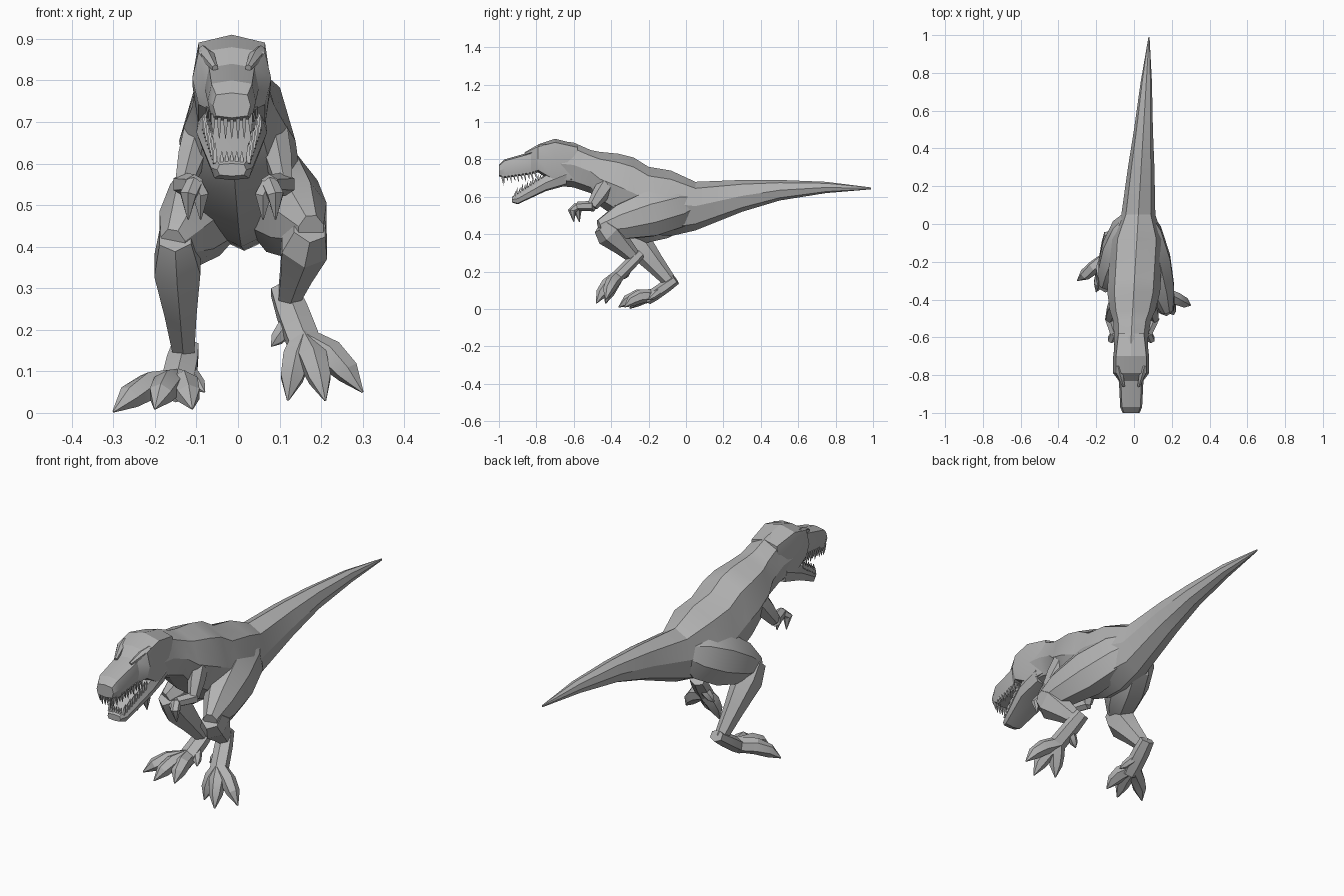
import bpy, bmesh, math
from mathutils import Vector

if "Cube" in bpy.data.objects:
    bpy.data.objects.remove(bpy.data.objects["Cube"])

grey = bpy.data.materials.new("matte grey")
grey.use_nodes = True
grey.diffuse_color = (.45, .45, .45, 1)
grey.node_tree.nodes["Principled BSDF"].inputs["Base Color"].default_value = grey.diffuse_color


def finish(name, bm):
    bmesh.ops.recalc_face_normals(bm, faces=bm.faces)
    mesh = bpy.data.meshes.new(name)
    bm.to_mesh(mesh)
    bm.free()
    mesh.materials.append(grey)
    part = bpy.data.objects.new(name, mesh)
    bpy.context.collection.objects.link(part)
    bpy.ops.object.select_all(action="DESELECT")
    part.select_set(True)
    bpy.context.view_layer.objects.active = part
    bpy.ops.object.shade_smooth_by_angle(angle=math.radians(25))


def skin(bm, rings):
    # bridge successive rings of points and cap both ends
    rows = [[bm.verts.new(point) for point in ring] for ring in rings]
    for near, far in zip(rows, rows[1:]):
        for i in range(len(near)):
            bm.faces.new((near[i - 1], near[i], far[i], far[i - 1]))
    bm.faces.new(rows[0])
    bm.faces.new(rows[-1])


def spine(y):
    # the spine swings to one side toward the tail
    return max(-.015, .02 + .06 * y)


def soften(value, power):
    return math.copysign(abs(value) ** power, value)


def hull(name, power, stations):
    # stations along y: (y, half width, top, bottom); low power is boxier
    angles = [math.tau * k / 8 for k in range(8)]
    bm = bmesh.new()
    skin(bm, [[(spine(y) + width * soften(math.sin(a), power), y,
                (top + bottom + (top - bottom) * soften(math.cos(a), power)) / 2)
               for a in angles] for y, width, top, bottom in stations])
    finish(name, bm)


def tube(bm, joints, radii, flat=1, sides=6):
    # tapering tube through the joints; flat scales its sideways radius
    rings = []
    for i, (centre, radius) in enumerate(zip(joints, radii)):
        along = joints[min(i + 1, len(joints) - 1)] - joints[max(i - 1, 0)]
        along.normalize()
        across = (Vector((1, 0, 0)) - along * along.x).normalized()
        deep = along.cross(across)
        angles = [math.tau * (k + .5) / sides for k in range(sides)]
        rings.append([centre + radius * (across * flat * math.cos(a) + deep * math.sin(a))
                      for a in angles])
    skin(bm, rings)


def between(start, end, steps):
    return [start.lerp(end, step) for step in steps]


# Trunk, neck and tail
hull("body_and_tail", .9, [
    (-.7, .09, .9, .66), (-.6, .09, .89, .65), (-.51, .1, .85, .62),
    (-.46, .12, .84, .55), (-.36, .14, .83, .48), (-.28, .14, .81, .43),
    (-.2, .14, .76, .4), (-.08, .14, .74, .39), (.05, .09, .68, .42),
    (.3, .07, .69, .52), (.5, .05, .69, .58), (.75, .03, .68, .62),
    (.99, .003, .65, .64)])

# Skull and lower jaw
hull("skull", .5, [
    (-1, .045, .77, .71), (-.97, .058, .8, .7), (-.83, .065, .84, .72),
    (-.79, .095, .88, .73), (-.7, .095, .91, .67), (-.58, .08, .88, .68)])
hull("lower_jaw", .5, [
    (-.93, .035, .6, .57), (-.9, .05, .62, .56),
    (-.75, .085, .72, .63), (-.64, .08, .78, .66)])


def mirrored(x, y, z, sign):
    return Vector((spine(y) + sign * x, y, z))


# Brow ridges
bm = bmesh.new()
for sign in (-1, 1):
    front = mirrored(.04, -.86, .83, sign)
    back = mirrored(.07, -.75, .875, sign)
    tube(bm, between(front, back, (0, .6, 1)), (.008, .018, .01))
finish("brow_ridges", bm)


def tooth(bm, root, length):
    tip = root + Vector((0, .01, length))
    tube(bm, between(root, tip, (0, .5, 1)), (.007, .006, .001), sides=4)


# Teeth along both lips and across the front of each
bm = bmesh.new()
count = 10
for sign in (-1, 1):
    upper_front = mirrored(.045, -.98, .72, sign)
    upper_back = mirrored(.06, -.79, .74, sign)
    lower_front = mirrored(.04, -.91, .6, sign)
    lower_back = mirrored(.07, -.77, .69, sign)
    for k in range(count):
        size = .05 - .01 * (k % 2)
        tooth(bm, upper_front.lerp(upper_back, k / count), -size)
        tooth(bm, lower_front.lerp(lower_back, k / count), size)
    for k in range(3):
        tooth(bm, mirrored(.015 * k, -.985, .72, sign), -.06)
        tooth(bm, mirrored(.012 * k, -.92, .59, sign), .04)
finish("teeth", bm)

# Small arms, each with two hooked claws
for sign, side in ((1, "left"), (-1, "right")):
    shoulder = mirrored(.09, -.42, .67, sign)
    elbow = mirrored(.12, -.5, .55, sign)
    wrist = mirrored(.09, -.58, .55, sign)
    bm = bmesh.new()
    tube(bm, between(shoulder, elbow, (0, .5, 1)), (.05, .045, .03), .8)
    tube(bm, between(elbow, wrist, (-.1, .5, 1)), (.028, .026, .024))
    for reach in (0, .03):
        knuckle = wrist + Vector((sign * (reach - .015), -reach, -.025))
        claw = knuckle + Vector((0, .01, -.06))
        tube(bm, [wrist, knuckle, claw], (.022, .022, .002))
    finish(side + "_arm", bm)


def toe(bm, root, tip, arch, radius):
    # arched knuckle tapering to a claw
    joints = between(root, tip, (0, .45, .75, 1))
    joints[1].z += arch
    joints[2].z += arch * .8
    tube(bm, joints, [radius * taper for taper in (1, 1.1, .9, .08)])


def leg(side, hip, knee, ankle, ball, toe_tips, spur_tip):
    hip, knee, ankle, ball = map(Vector, (hip, knee, ankle, ball))
    bm = bmesh.new()
    tube(bm, between(hip, knee, (-.15, .1, .45, .8, 1.05)),
         (.06, .12, .13, .1, .045), .75, 8)
    finish(side + "_thigh", bm)
    bm = bmesh.new()
    tube(bm, between(knee, ankle, (-.05, .2, .6, 1)), (.055, .08, .055, .035), .8)
    finish(side + "_shin", bm)
    bm = bmesh.new()
    tube(bm, between(ankle, ball, (-.2, .2, .7, 1)), (.028, .033, .034, .03), 1.3)
    for tip in toe_tips:
        toe(bm, ankle.lerp(ball, .75), Vector(tip), .022, .034)
    toe(bm, ankle.lerp(ball, .3), Vector(spur_tip), 0, .02)
    finish(side + "_foot", bm)


# Left leg lifted in stride, right leg planted
leg("left", hip=(.05, 0, .56), knee=(.17, -.44, .44),
    ankle=(.12, -.27, .27), ball=(.17, -.4, .14),
    toe_tips=[(.12, -.43, .03), (.21, -.48, .03), (.3, -.43, .05)],
    spur_tip=(.08, -.33, .16))
leg("right", hip=(-.02, 0, .56), knee=(-.15, -.31, .41),
    ankle=(-.13, -.08, .14), ball=(-.15, -.21, .05),
    toe_tips=[(-.3, -.3, .003), (-.2, -.36, .01), (-.11, -.33, .01)],
    spur_tip=(-.08, -.2, .05))
